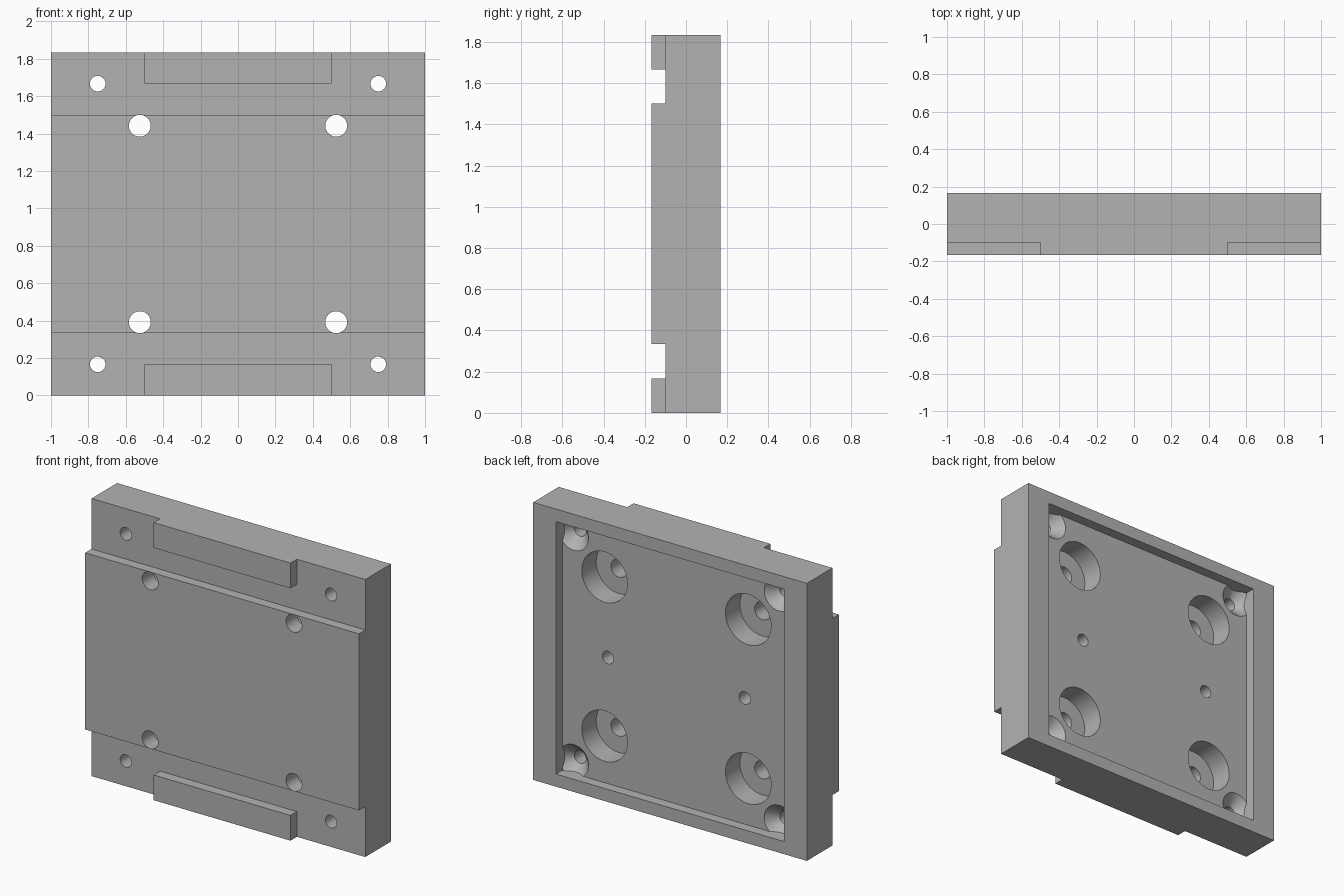
import bpy, bmesh, math
from mathutils import Matrix, Vector

cube = bpy.data.objects.get("Cube")
if cube:
    bpy.data.objects.remove(cube, do_unlink=True)

U = 1 / 60                    # modelling unit
MID = 55 * U                  # height of the plate centre
FRONT, STEP, FLOOR, BACK = -10 * U, -6 * U, 6 * U, 10 * U

grey = bpy.data.materials.new("steel grey")
grey.use_nodes = True
colour = (0.45, 0.45, 0.45, 1)
grey.diffuse_color = colour
grey.node_tree.nodes["Principled BSDF"].inputs["Base Color"].default_value = colour


def finish(name, bm):
    bmesh.ops.recalc_face_normals(bm, faces=bm.faces)
    mesh = bpy.data.meshes.new(name)
    bm.to_mesh(mesh)
    bm.free()
    mesh.materials.append(grey)
    ob = bpy.data.objects.new(name, mesh)
    bpy.context.collection.objects.link(ob)
    return ob


def box(name, x, y0, y1, z0, z1):
    """Box from -x to x."""
    bm = bmesh.new()
    size = Matrix.Diagonal((2 * x, y1 - y0, z1 - z0, 1))
    place = Matrix.Translation((0, (y0 + y1) / 2, (z0 + z1) / 2))
    bmesh.ops.create_cube(bm, size=1, matrix=place @ size)
    return finish(name, bm)


def drill(name, x, z, y0, y1, r0, r1):
    """Round cutter along y, radius r0 at y0 and r1 at y1."""
    bm = bmesh.new()
    place = Matrix.Translation((x, (y0 + y1) / 2, z)) @ Matrix.Rotation(-math.pi / 2, 4, 'X')
    bmesh.ops.create_cone(bm, cap_ends=True, segments=48, radius1=r0, radius2=r1,
                          depth=y1 - y0, matrix=place)
    return finish(name, bm)


def combine(target, tool, operation, keep=False):
    mod = target.modifiers.new("combine", 'BOOLEAN')
    mod.operation, mod.solver, mod.object = operation, 'EXACT', tool
    with bpy.context.temp_override(object=target, active_object=target):
        bpy.ops.object.modifier_apply(modifier=mod.name)
    if not keep:
        bpy.data.objects.remove(tool, do_unlink=True)


# Plate with the raised front panel, extruded from its side profile
profile = [(BACK, 0), (BACK, 110), (STEP, 110), (STEP, 90),
           (FRONT, 90), (FRONT, 20), (STEP, 20), (STEP, 0)]
bm = bmesh.new()
side = bm.faces.new([bm.verts.new((-1, y, z * U)) for y, z in profile])
new = bmesh.ops.extrude_face_region(bm, geom=[side])["geom"]
bmesh.ops.translate(bm, vec=Vector((2, 0, 0)),
                    verts=[v for v in new if isinstance(v, bmesh.types.BMVert)])
plate = finish("mounting_plate", bm)

# Short tabs at the top and bottom of the front
for z in (0, 100):
    combine(plate, box("front_tab", 0.5, FRONT, STEP + U, z * U, (z + 10) * U), 'UNION')

# Square recess in the back
recess = 50 * U
combine(plate, box("recess_cutter", recess, FLOOR, BACK + U, MID - recess, MID + recess),
        'DIFFERENCE')

# Countersunk corner holes, kept inside the recess outline, and counterbored holes
limit = box("limit", recess, -0.5, 0.5, MID - recess, MID + recess)
limit.hide_render = True
for sx in (-1, 1):
    for sz in (-1, 1):
        x, z = sx * 45 * U, MID + sz * 45 * U
        sink = drill("countersink", x, z, FLOOR - 4 * U, FLOOR + U / 50, 2.5 * U, 6.52 * U)
        combine(sink, limit, 'INTERSECT', keep=True)
        combine(plate, sink, 'DIFFERENCE')
        combine(plate, drill("corner_hole", x, z, -0.3, 0.3, 2.5 * U, 2.5 * U), 'DIFFERENCE')

        x, z = sx * 31.5 * U, MID + sz * 31.5 * U
        combine(plate, drill("counterbore", x, z, -3 * U, 0.3, 10 * U, 10 * U), 'DIFFERENCE')
        combine(plate, drill("bolt_hole", x, z, -0.3, 0.1, 3.5 * U, 3.5 * U), 'DIFFERENCE')
    # Blind holes halfway up the back
    combine(plate, drill("blind_hole", sx * 0.5, MID, -2 * U, 0.3, 2.5 * U, 2.5 * U), 'DIFFERENCE')
bpy.data.objects.remove(limit, do_unlink=True)

# Smooth bores, sharp edges
bpy.ops.object.select_all(action='DESELECT')
plate.select_set(True)
bpy.context.view_layer.objects.active = plate
bpy.ops.object.shade_smooth_by_angle(angle=math.radians(30))
